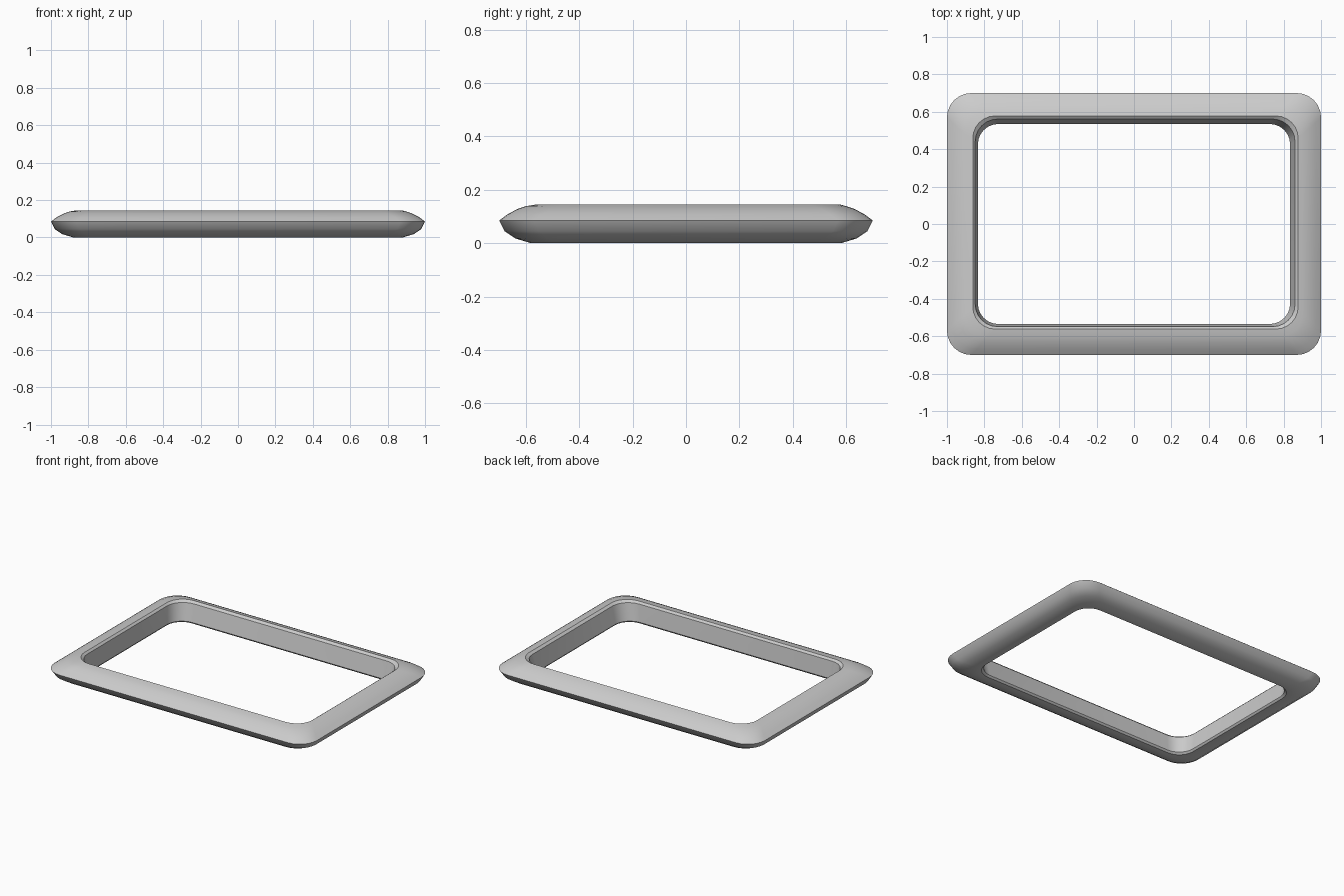
import bpy, bmesh, math

cube = bpy.data.objects.get("Cube")
if cube:
    bpy.data.objects.remove(cube, do_unlink=True)

HALF_X, HALF_Y = 1.0, 0.7
CORNER_STEPS = 6

# Cross-section of the rail: (inset from outside, height, corner radius, sideways shift)
PROFILE = [
    (0.0, 0.085, 0.13, 0), (0.03, 0.108, 0.13, 0), (0.07, 0.129, 0.125, 0),
    (0.10, 0.139, 0.12, 0), (0.13, 0.145, 0.12, 0.008),
    (0.145, 0.132, 0.12, 0.006), (0.165, 0.015, 0.11, 0),
    (0.155, 0.003, 0.11, 0), (0.12, 0.0, 0.12, 0),
    (0.06, 0.018, 0.125, 0), (0.02, 0.045, 0.13, 0),
]


def rounded_loop(bm, inset, z, radius, shift):
    """Ring of vertices around a rounded rectangle."""
    cx, cy = HALF_X - inset - radius, HALF_Y - inset - radius
    ring = []
    for corner, (sx, sy) in enumerate(((1, 1), (-1, 1), (-1, -1), (1, -1))):
        for i in range(CORNER_STEPS + 1):
            a = math.pi / 2 * (corner + i / CORNER_STEPS)
            ring.append(bm.verts.new((sx * cx + radius * math.cos(a) + shift,
                                      sy * cy + radius * math.sin(a) + shift, z)))
    return ring


# Frame: bridge each ring to the next, closing the section
bm = bmesh.new()
rings = [rounded_loop(bm, *p) for p in PROFILE]
for k, ring in enumerate(rings):
    following = rings[(k + 1) % len(rings)]
    for i in range(len(ring)):
        j = (i + 1) % len(ring)
        bm.faces.new((ring[i], ring[j], following[j], following[i]))
bmesh.ops.recalc_face_normals(bm, faces=bm.faces[:])
mesh = bpy.data.meshes.new("frame")
bm.to_mesh(mesh)
bm.free()
frame = bpy.data.objects.new("frame", mesh)
bpy.context.collection.objects.link(frame)

# Plain grey material
grey = bpy.data.materials.new("light_grey")
grey.use_nodes = True
colour = (0.6, 0.6, 0.6, 1)
grey.diffuse_color = colour
for node in grey.node_tree.nodes:
    if node.type == "BSDF_PRINCIPLED":
        node.inputs["Base Color"].default_value = colour
mesh.materials.append(grey)

# Smooth rail with crisp creases
bpy.ops.object.select_all(action="DESELECT")
frame.select_set(True)
bpy.context.view_layer.objects.active = frame
bpy.ops.object.shade_smooth_by_angle(angle=math.radians(30))
